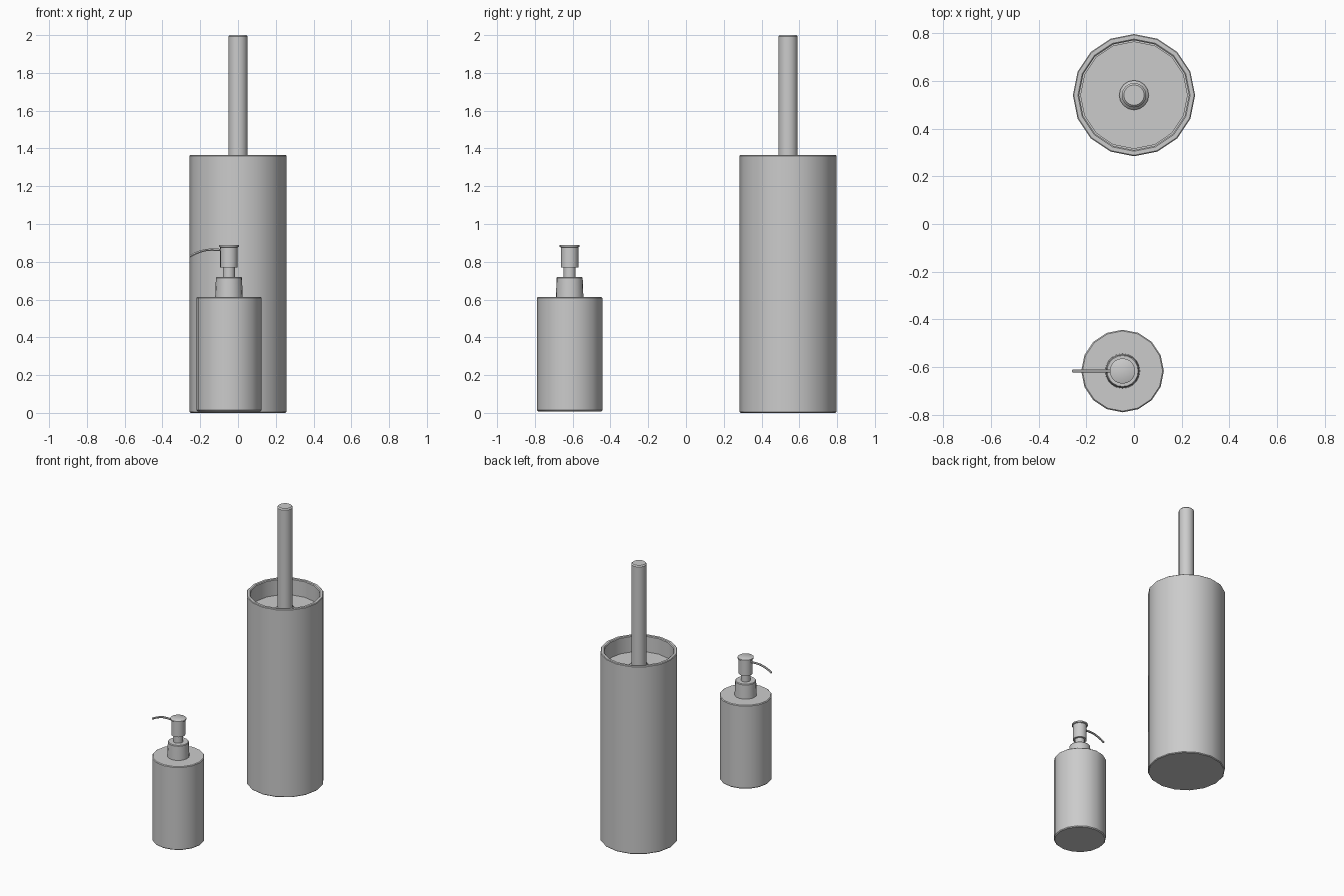
import bpy, bmesh
from math import cos, sin, pi, radians

if "Cube" in bpy.data.objects:
    bpy.data.objects.remove(bpy.data.objects["Cube"])

HOLDER = (0.0, 0.54)
SOAP = (-0.048, -0.616)


def smooth(obj):
    bpy.ops.object.select_all(action='DESELECT')
    obj.select_set(True)
    bpy.context.view_layer.objects.active = obj
    bpy.ops.object.shade_smooth_by_angle(angle=radians(35))


def lathe(name, centre, profile, sides=16):
    """Spin (radius, z) points about a vertical axis; radius 0 makes a pole."""
    bm = bmesh.new()
    rings = []
    for r, z in profile:
        n = sides if r > 0 else 1
        rings.append([bm.verts.new((r * cos(2 * pi * i / sides),
                                    r * sin(2 * pi * i / sides), z)) for i in range(n)])
    for a, b in zip(rings, rings[1:]):
        for i in range(sides):
            j = (i + 1) % sides
            quad = [a[i % len(a)], a[j % len(a)], b[j % len(b)], b[i % len(b)]]
            bm.faces.new(list(dict.fromkeys(quad)))
    bmesh.ops.recalc_face_normals(bm, faces=bm.faces)
    mesh = bpy.data.meshes.new(name)
    bm.to_mesh(mesh)
    bm.free()
    obj = bpy.data.objects.new(name, mesh)
    obj.location = (*centre, 0)
    bpy.context.collection.objects.link(obj)
    smooth(obj)
    return obj


# Toilet brush holder: open tube with a floor
lathe("brush_holder", HOLDER, [
    (0, 0), (0.251, 0), (0.256, 0.005), (0.256, 1.361), (0.252, 1.365),
    (0.235, 1.365), (0.230, 1.36), (0.230, 0.03), (0, 0.03)])

# Recessed lid disc, collar and handle
lathe("brush_lid", HOLDER, [
    (0, 1.23), (0.225, 1.23), (0.225, 1.25), (0, 1.25)])
lathe("handle_collar", HOLDER, [
    (0, 1.24), (0.062, 1.24), (0.062, 1.258), (0.05, 1.27), (0, 1.27)])
lathe("brush_handle", HOLDER, [
    (0, 0.45), (0.051, 0.45), (0.051, 1.992), (0.043, 2.0), (0, 2.0)])

# Brush head hidden inside the holder
lathe("brush_head", HOLDER, [
    (0, 0.08), (0.12, 0.10), (0.16, 0.16), (0.16, 0.44), (0.12, 0.5), (0, 0.5)])

# Soap bottle body
lathe("soap_bottle", SOAP, [
    (0, 0.008), (0.167, 0.008), (0.173, 0.014), (0.173, 0.609),
    (0.168, 0.614), (0, 0.614)])

# Pump: collar, stem and head with cap
lathe("pump_collar", SOAP, [
    (0, 0.605), (0.073, 0.605), (0.069, 0.715), (0.065, 0.72), (0, 0.72)], 20)
lathe("pump_stem", SOAP, [
    (0, 0.71), (0.032, 0.71), (0.032, 0.775), (0, 0.775)])
lathe("pump_head", SOAP, [
    (0, 0.77), (0.046, 0.77), (0.046, 0.876), (0.053, 0.879),
    (0.053, 0.888), (0.05, 0.89), (0, 0.89)], 20)

# Curved spout pointing left
curve = bpy.data.curves.new("pump_spout", 'CURVE')
curve.dimensions = '3D'
curve.bevel_depth = 0.007
curve.bevel_resolution = 1
curve.use_fill_caps = True
path = [(-0.07, 0.862), (-0.14, 0.864), (-0.17, 0.862), (-0.2, 0.854),
        (-0.23, 0.842), (-0.256, 0.828)]
spline = curve.splines.new('POLY')
spline.points.add(len(path) - 1)
for p, (x, z) in zip(spline.points, path):
    p.co = (x, SOAP[1], z, 1)
spout = bpy.data.objects.new("pump_spout", curve)
bpy.context.collection.objects.link(spout)
bpy.ops.object.select_all(action='DESELECT')
spout.select_set(True)
bpy.context.view_layer.objects.active = spout
bpy.ops.object.convert(target='MESH')
smooth(bpy.context.view_layer.objects.active)
